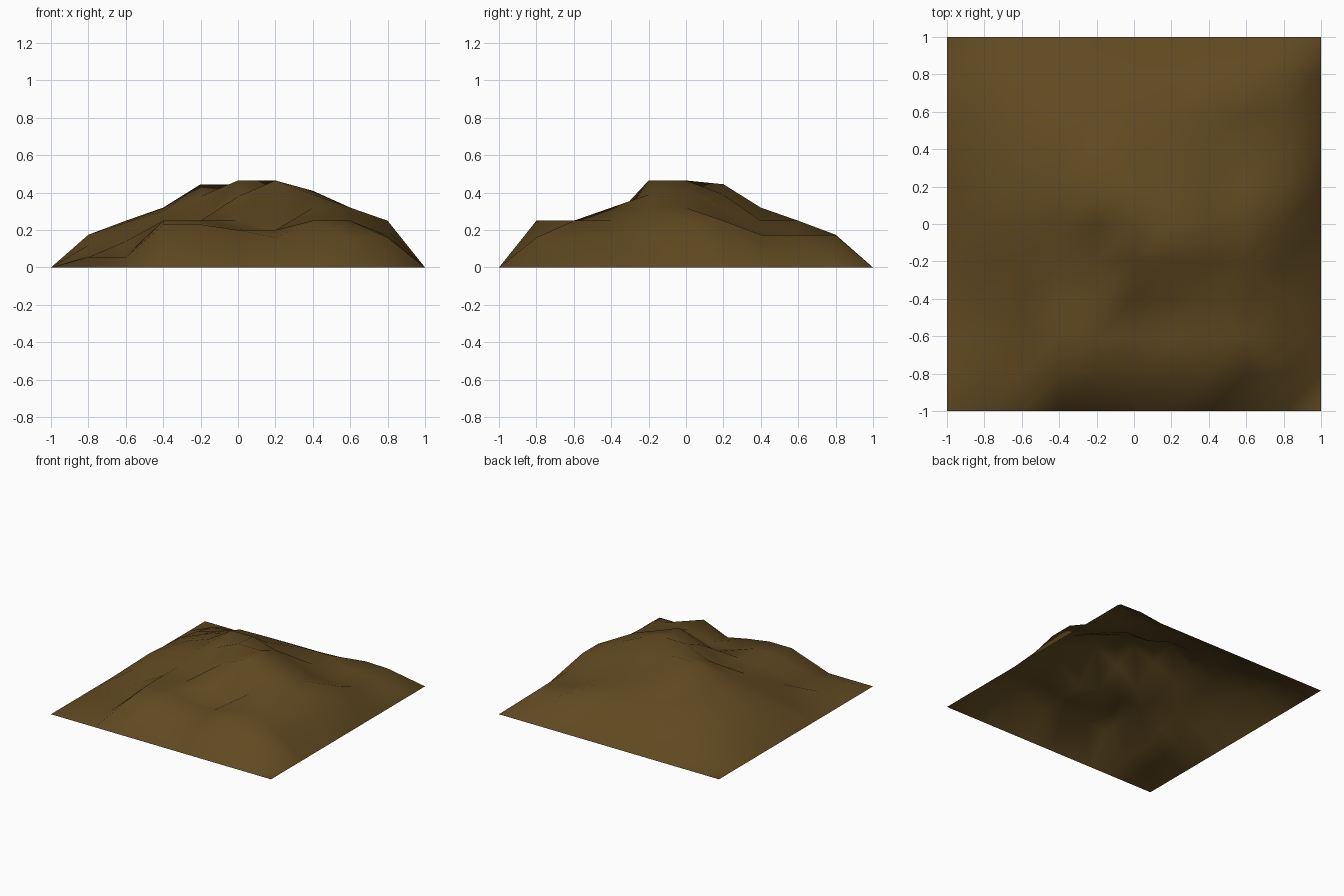
import bpy, bmesh

if "Cube" in bpy.data.objects:
    bpy.data.objects.remove(bpy.data.objects["Cube"])

# Inner heights in hundredths, rows from front (y = -0.8) to back (y = 0.8)
HEIGHTS = [
    (5.5, 5.5, 23, 23, 20, 16, 25, 16, 16),
    (5.5, 6, 25, 25, 20, 20, 25, 25, 16),
    (6, 14, 25, 25, 25, 20, 32, 25, 17),
    (12, 19, 25, 25, 38, 46.5, 39, 32, 20),
    (17.5, 24, 30, 38, 46.5, 46.5, 41, 32, 25),
    (16, 25, 32, 44.5, 44.5, 39, 32, 25, 25),
    (15, 23, 29, 32, 32, 25, 25, 17.5, 17.5),
    (12, 18, 24.5, 25, 25, 25, 25, 17.5, 17.5),
    (8, 11, 12.5, 13, 14, 14, 15, 17.5, 17),
]

# Cells (column, row) whose fold runs from front right to back left
BACK_FOLDS = {(6, 1), (8, 1)}


def cell(value):
    return round((value + 1) * 5 - 0.5)


# Flat square sheet of 10 x 10 cells, open underneath
bm = bmesh.new()
bmesh.ops.create_grid(bm, x_segments=10, y_segments=10, size=1.0)

# Raise the inner points, the rim stays on the ground
for v in bm.verts:
    col = round((v.co.x + 1) * 5) - 1
    row = round((v.co.y + 1) * 5) - 1
    if 0 <= col < 9 and 0 <= row < 9:
        v.co.z = HEIGHTS[row][col] / 100

# Fold every cell along one diagonal
for f in list(bm.faces):
    mid = f.calc_center_median()
    back = (cell(mid.x), cell(mid.y)) in BACK_FOLDS
    sign = -1 if back else 1
    ends = sorted(f.verts, key=lambda v: v.co.x + sign * v.co.y)
    bmesh.utils.face_split(f, ends[0], ends[-1])

for f in bm.faces:
    f.smooth = True

mesh = bpy.data.meshes.new("dirt_mound")
bm.to_mesh(mesh)
bm.free()
mound = bpy.data.objects.new("dirt_mound", mesh)
bpy.context.collection.objects.link(mound)

# Brown earth
earth = bpy.data.materials.new("earth")
earth.diffuse_color = (0.117, 0.067, 0.015, 1)
earth.use_nodes = True
earth.node_tree.nodes["Principled BSDF"].inputs["Base Color"].default_value = earth.diffuse_color
mesh.materials.append(earth)
